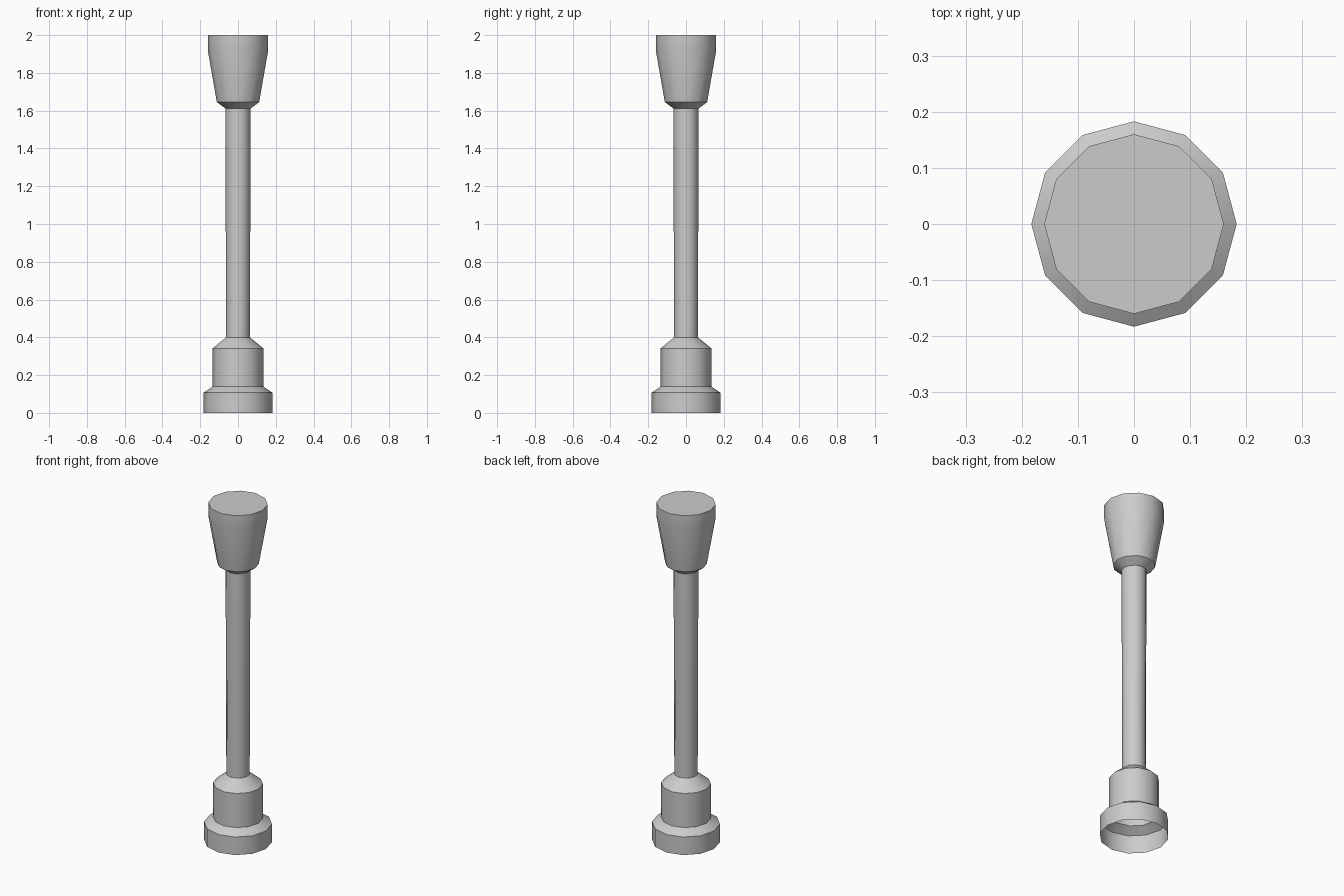
import bpy
import bmesh
from math import cos, sin, tau, radians

cube = bpy.data.objects.get("Cube")
if cube:
    bpy.data.objects.remove(cube, do_unlink=True)

SIDES = 12

# Single plain grey material
grey = bpy.data.materials.new("plain_grey")
grey.use_nodes = True
colour = (0.6, 0.6, 0.6, 1)
grey.diffuse_color = colour
grey.node_tree.nodes["Principled BSDF"].inputs["Base Color"].default_value = colour


def turned(name, profile, cap_top=False):
    """Turn (radius, height) points around z into an open shell."""
    bm = bmesh.new()
    rings = [[bm.verts.new((r * cos(tau * i / SIDES), r * sin(tau * i / SIDES), z))
              for i in range(SIDES)] for r, z in profile]
    for low, high in zip(rings, rings[1:]):
        for i in range(SIDES):
            j = (i + 1) % SIDES
            bm.faces.new((low[i], low[j], high[j], high[i]))
    if cap_top:
        bm.faces.new(rings[-1])
    mesh = bpy.data.meshes.new(name)
    bm.to_mesh(mesh)
    bm.free()
    mesh.materials.append(grey)
    obj = bpy.data.objects.new(name, mesh)
    bpy.context.collection.objects.link(obj)
    bpy.ops.object.select_all(action="DESELECT")
    obj.select_set(True)
    bpy.context.view_layer.objects.active = obj
    bpy.ops.object.shade_smooth_by_angle(angle=radians(31))
    return obj


# Hollow stepped foot, open underneath
turned("base_collar", [(0.183, 0), (0.183, 0.107), (0.134, 0.14),
                       (0.134, 0.342), (0.063, 0.4)])

# Slim, slightly widening rod
turned("shaft", [(0.063, 0.4), (0.067, 1.612)])

# Flared, flat-topped handle
turned("knob", [(0.067, 1.612), (0.112, 1.645), (0.16, 1.92), (0.16, 2.0)],
       cap_top=True)
